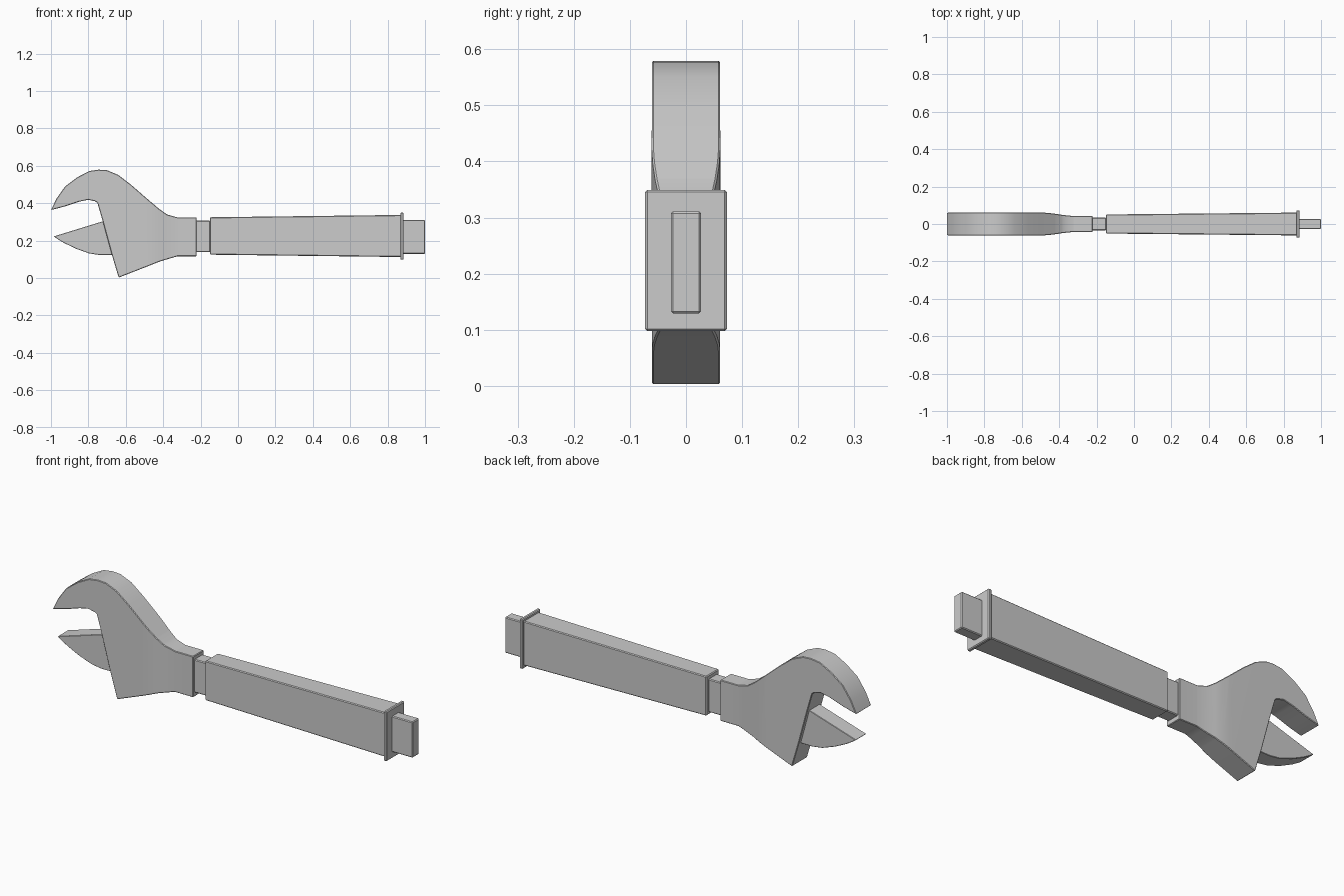
import bpy, bmesh, math

if "Cube" in bpy.data.objects:
    bpy.data.objects.remove(bpy.data.objects["Cube"])


def finish(bm, name, bevel):
    # bevel the hard edges slightly, then shade smooth where edges are soft
    bmesh.ops.recalc_face_normals(bm, faces=bm.faces[:])
    sharp = [e for e in bm.edges if e.calc_face_angle(0) > math.radians(60)]
    bmesh.ops.bevel(bm, geom=sharp, offset=bevel, segments=1,
                    affect='EDGES', clamp_overlap=True)
    mesh = bpy.data.meshes.new(name)
    bm.to_mesh(mesh)
    bm.free()
    ob = bpy.data.objects.new(name, mesh)
    bpy.context.collection.objects.link(ob)
    bpy.ops.object.select_all(action='DESELECT')
    ob.select_set(True)
    bpy.context.view_layer.objects.active = ob
    bpy.ops.object.shade_smooth_by_angle(angle=math.radians(30))
    return ob


def plate(profile, half):
    # side profile in x, z extruded to a thickness of 2 * half along y
    bm = bmesh.new()
    face = bm.faces.new([bm.verts.new((x, -half, z)) for x, z in profile])
    ext = bmesh.ops.extrude_face_region(bm, geom=[face])
    for v in ext['geom']:
        if isinstance(v, bmesh.types.BMVert):
            v.co.y = half
    return bm


def bar(name, x0, x1, size0, size1=None, zc=0.222, bevel=0.004):
    # block along x with half sizes (y, z) at each end
    bm = bmesh.new()
    bmesh.ops.create_cube(bm, size=2)
    for v in bm.verts:
        hy, hz = size0 if v.co.x < 0 else (size1 or size0)
        v.co = (x0 if v.co.x < 0 else x1, v.co.y * hy, zc + v.co.z * hz)
    return finish(bm, name, bevel)


# head with fixed upper jaw
head = plate([
    (-1.0, .363), (-.97, .425), (-.924, .49), (-.86, .538), (-.795, .572),
    (-.745, .579), (-.70, .576), (-.64, .551), (-.57, .497), (-.485, .423),
    (-.42, .368), (-.378, .339), (-.324, .324), (-.222, .324),
    (-.222, .116), (-.324, .116), (-.415, .089), (-.527, .045), (-.638, .002),
    (-.675, .126), (-.723, .303), (-.752, .402), (-.765, .41), (-.80, .418),
    (-.849, .408), (-.924, .383)], 0.061)
# head thins towards the neck
START, END = -0.49, -0.32
for i in range(6):
    x = START + (END - START) * i / 5
    bmesh.ops.bisect_plane(head, geom=head.verts[:] + head.edges[:] + head.faces[:],
                           plane_co=(x, 0, 0), plane_no=(1, 0, 0), dist=1e-5)
for v in head.verts:
    t = min(max((v.co.x - START) / (END - START), 0), 1)
    v.co.y *= 1 - 0.29 * t * t * (3 - 2 * t)
finish(head, "wrench_head", 0.003)

# sliding lower jaw, tucked slightly into the head
finish(plate([
    (-.985, .222), (-.722, .303), (-.69, .303), (-.65, .124), (-.74, .123),
    (-.795, .131), (-.865, .156), (-.93, .187), (-.965, .208)], 0.042),
    "lower_jaw", 0.002)

# neck, tapered grip, collar and end tab
bar("neck", -.225, -.148, (.034, .084))
bar("grip", -.15, .872, (.051, .100), (.061, .1125), zc=.2245)
bar("collar", .868, .886, (.073, .126), zc=.2235)
bar("end_tab", .882, 1.0, (.027, .091), zc=.220)
